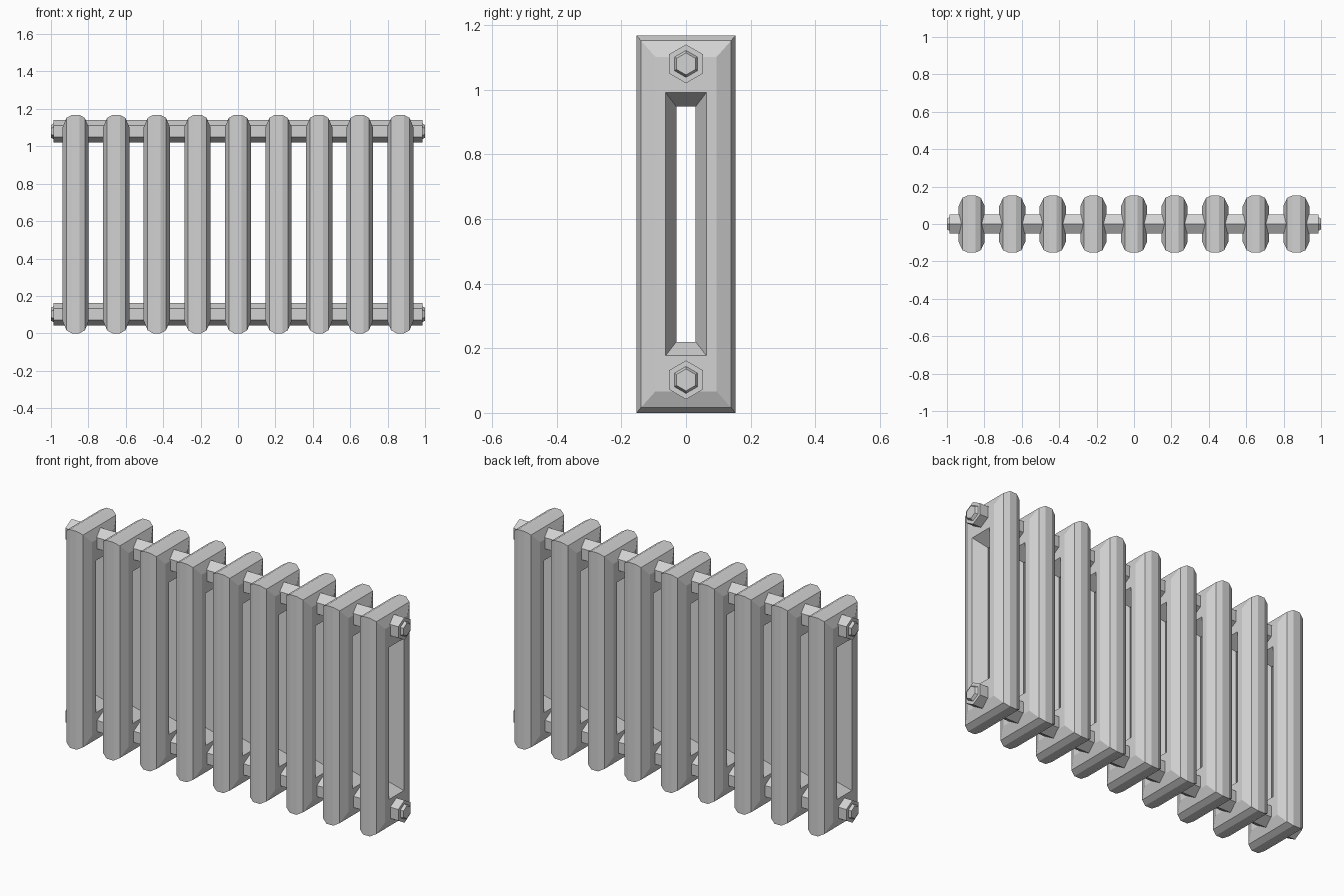
import bpy, bmesh, math
from mathutils import Matrix

cube = bpy.data.objects.get("Cube")
if cube:
    bpy.data.objects.remove(cube, do_unlink=True)

metal = bpy.data.materials.new("light grey cast iron")
metal.use_nodes = True
GREY = (0.65, 0.65, 0.65, 1)
metal.diffuse_color = GREY
metal.node_tree.nodes["Principled BSDF"].inputs["Base Color"].default_value = GREY

HEIGHT, COUNT, PITCH = 1.168, 9, 0.217
PIPE_Z = (0.102, 1.08)


def finish(name, bm):
    bmesh.ops.recalc_face_normals(bm, faces=bm.faces)
    mesh = bpy.data.meshes.new(name)
    bm.to_mesh(mesh)
    bm.free()
    mesh.materials.append(metal)
    ob = bpy.data.objects.new(name, mesh)
    bpy.context.collection.objects.link(ob)
    return ob


def section_mesh():
    # Closed cross-section (x, half depth, distance in from top and bottom),
    # carried round a rectangle with mitred corners
    half = [(0.02, 0.153, 0), (0.049, 0.14, 0.016), (0.07, 0.095, 0.066),
            (0.07, 0.063, 0.177)]
    inner_ridge = [(0, 0.03, 0.22)]
    profile = half + inner_ridge + [(-x, y, i) for x, y, i in reversed(half)]
    bm = bmesh.new()
    loops = []
    for x, y, inset in profile:
        low, high = inset, HEIGHT - inset
        loops.append([bm.verts.new((x, sy * y, z)) for sy, z in
                      ((-1, low), (1, low), (1, high), (-1, high))])
    for a, b in zip(loops, loops[1:] + loops[:1]):
        for k in range(4):
            n = (k + 1) % 4
            bm.faces.new((a[k], a[n], b[n], b[k]))
    return bm


def hex_bar(bm, z, x0, x1, r0, r1):
    # Six-sided bar along x with a corner at the top
    place = Matrix.Translation(((x0 + x1) / 2, 0, z)) @ Matrix.Rotation(math.pi / 2, 4, 'Y')
    made = bmesh.ops.create_cone(bm, cap_ends=True, segments=6, radius1=r0,
                                 radius2=r1, depth=x1 - x0)
    bmesh.ops.transform(bm, matrix=place, verts=made["verts"])
    if max(abs(v.co.z - z) for v in made["verts"]) < max(r0, r1) * 0.95:
        bmesh.ops.rotate(bm, cent=(0, 0, z), verts=made["verts"],
                         matrix=Matrix.Rotation(math.pi / 6, 3, 'X'))


# Row of radiator sections sharing one mesh
first = finish("section_1", section_mesh())
for i in range(COUNT):
    ob = first if i == 0 else first.copy()
    if i:
        ob.name = f"section_{i + 1}"
        bpy.context.collection.objects.link(ob)
    ob.location.x = (i - (COUNT - 1) / 2) * PITCH

# Connecting pipes, with a tapered plug on each end
for label, z in zip(("lower", "upper"), PIPE_Z):
    bm = bmesh.new()
    hex_bar(bm, z, -0.986, 0.986, 0.06, 0.06)
    finish(f"{label}_pipe", bm)
    for side, s in (("left", 1), ("right", -1)):
        bm = bmesh.new()
        radii = (0.045, 0.034) if s > 0 else (0.034, 0.045)
        hex_bar(bm, z, min(s * 0.98, s), max(s * 0.98, s), *radii)
        finish(f"{label}_{side}_plug", bm)
